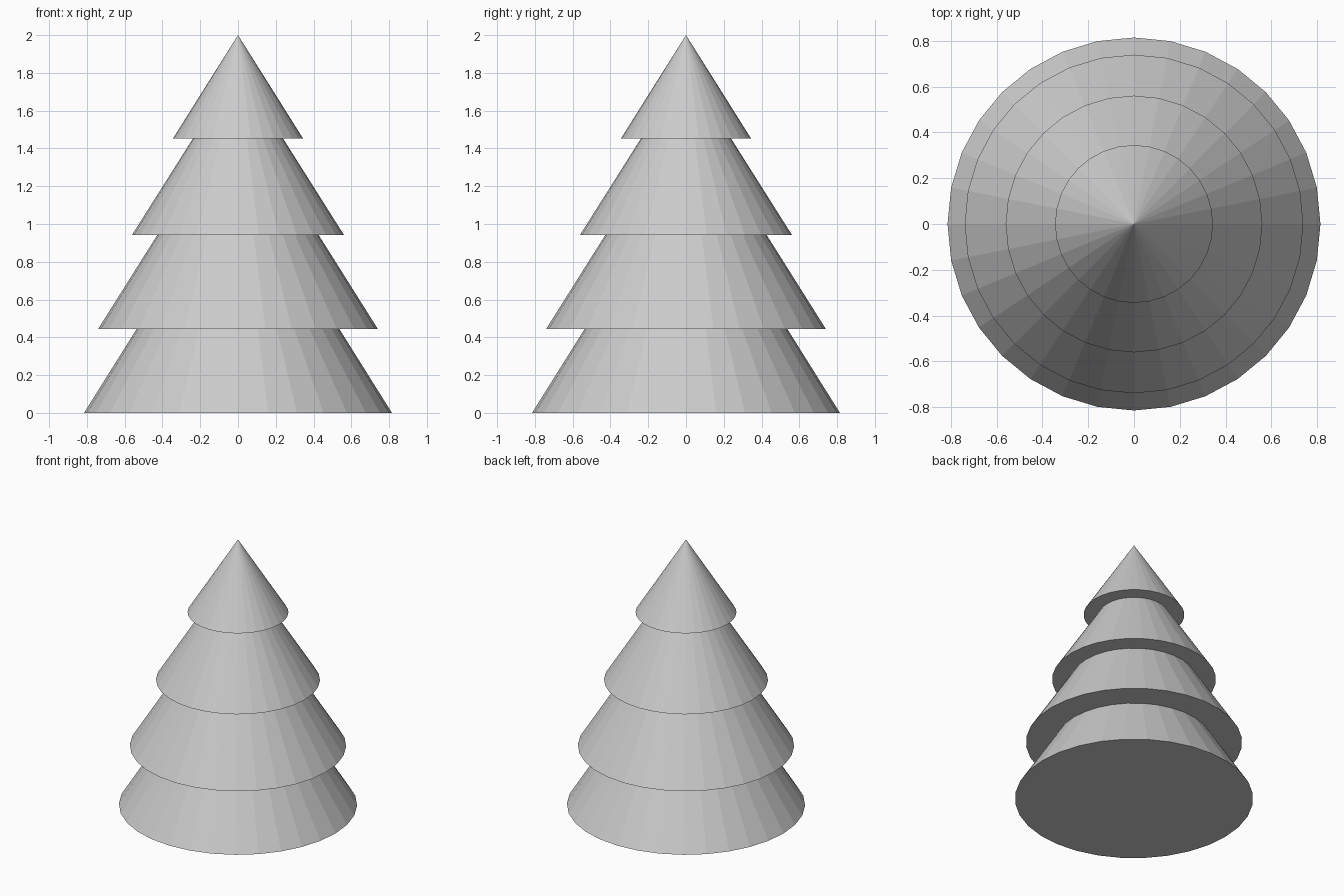
import bpy, bmesh
from math import cos, sin, tau

if "Cube" in bpy.data.objects:
    bpy.data.objects.remove(bpy.data.objects["Cube"])

SIDES = 32

# Half profile (radius, height): four flared tiers, from the base to just below the tip
profile = [(0.815, 0.0), (0.536, 0.445),
           (0.74, 0.445), (0.427, 0.942),
           (0.561, 0.942), (0.239, 1.452),
           (0.345, 1.452)]
TIP = 2.0

bm = bmesh.new()

# Rings around the trunk axis
rings = [[bm.verts.new((r * cos(tau * i / SIDES), r * sin(tau * i / SIDES), z))
          for i in range(SIDES)] for r, z in profile]
tip = bm.verts.new((0, 0, TIP))

# Sloped tiers and flat undersides
for low, high in zip(rings, rings[1:]):
    for i in range(SIDES):
        j = (i + 1) % SIDES
        bm.faces.new((low[i], low[j], high[j], high[i]))

# Pointed top and closed base
for i in range(SIDES):
    bm.faces.new((rings[-1][i], rings[-1][(i + 1) % SIDES], tip))
bm.faces.new(rings[0][::-1])

bmesh.ops.recalc_face_normals(bm, faces=bm.faces)
mesh = bpy.data.meshes.new("tree_foliage")
bm.to_mesh(mesh)
bm.free()
tree = bpy.data.objects.new("tree_foliage", mesh)
bpy.context.collection.objects.link(tree)
